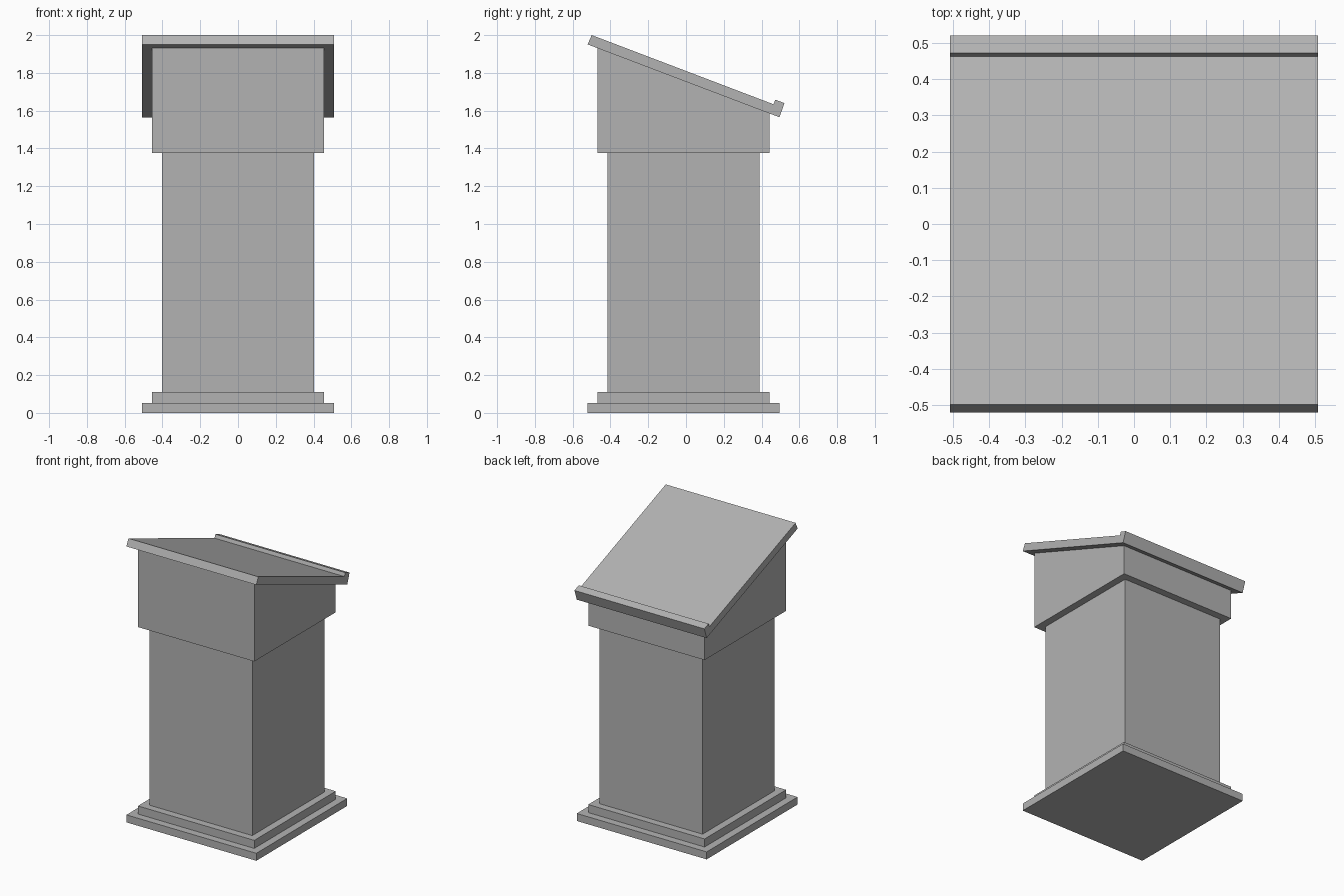
import bpy, bmesh

if "Cube" in bpy.data.objects:
    bpy.data.objects.remove(bpy.data.objects["Cube"])

grey = bpy.data.materials.new("dark_grey")
grey.diffuse_color = (0.45, 0.45, 0.45, 1.0)
grey.use_nodes = True
grey.node_tree.nodes["Principled BSDF"].inputs["Base Color"].default_value = grey.diffuse_color


def prism(name, half_width, profile):
    """Extrude a (y, z) side profile symmetrically across x."""
    bm = bmesh.new()
    face = bm.faces.new([bm.verts.new((-half_width, y, z)) for y, z in profile])
    ext = bmesh.ops.extrude_face_region(bm, geom=[face])
    moved = [v for v in ext["geom"] if isinstance(v, bmesh.types.BMVert)]
    bmesh.ops.translate(bm, verts=moved, vec=(2 * half_width, 0, 0))
    bmesh.ops.recalc_face_normals(bm, faces=bm.faces)
    mesh = bpy.data.meshes.new(name)
    bm.to_mesh(mesh)
    bm.free()
    mesh.materials.append(grey)
    obj = bpy.data.objects.new(name, mesh)
    bpy.context.collection.objects.link(obj)
    return obj


def block(name, half_width, z0, z1, yc=-0.013):
    y0, y1 = yc - half_width, yc + half_width
    return prism(name, half_width, [(y0, z0), (y1, z0), (y1, z1), (y0, z1)])


# Stepped base and square column
block("base_plinth", 0.508, 0.0, 0.053)
block("base_step", 0.455, 0.053, 0.11)
block("column", 0.403, 0.11, 1.375)

# Head with a sloping top
prism("head", 0.455, [(-0.468, 1.375), (0.442, 1.375), (0.442, 1.586), (-0.468, 1.932)])

# Slanted reading board with a raised lip along its lower edge
prism("reading_board", 0.508, [(-0.521, 1.951), (0.495, 1.565), (0.521, 1.640),
                               (0.473, 1.658), (0.463, 1.634), (-0.499, 2.0)])
